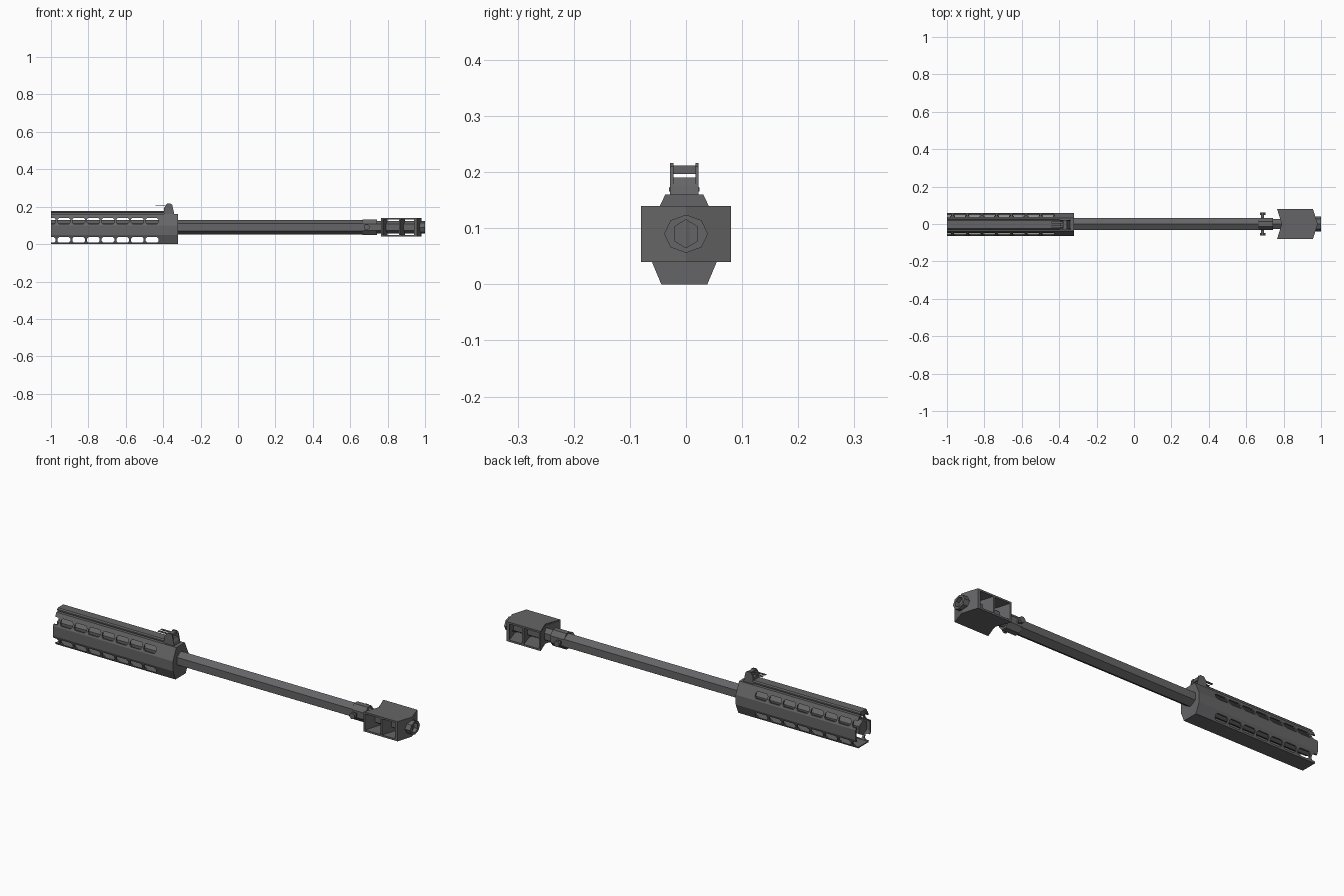
import bpy, bmesh, math
from mathutils import Vector

if "Cube" in bpy.data.objects:
    bpy.data.objects.remove(bpy.data.objects["Cube"])

COLOR = (0.13, 0.13, 0.135, 1)
steel = bpy.data.materials.new("dark_gunmetal")
steel.use_nodes = True
steel.diffuse_color = COLOR
steel.node_tree.nodes["Principled BSDF"].inputs["Base Color"].default_value = COLOR


def finish(name, bm):
    bmesh.ops.recalc_face_normals(bm, faces=bm.faces)
    mesh = bpy.data.meshes.new(name)
    bm.to_mesh(mesh)
    bm.free()
    mesh.materials.append(steel)
    ob = bpy.data.objects.new(name, mesh)
    bpy.context.collection.objects.link(ob)
    return ob


def add_prism(bm, pts, lo, hi, axis):
    """Extrude a closed outline along the named axis."""
    place = {"x": lambda a, b, t: (t, a, b),
             "y": lambda a, b, t: (a, t, b),
             "z": lambda a, b, t: (a, b, t)}[axis]
    face = bm.faces.new([bm.verts.new(place(a, b, lo)) for a, b in pts])
    ext = bmesh.ops.extrude_face_region(bm, geom=[face])["geom"]
    move = Vector(place(0, 0, hi - lo))
    bmesh.ops.translate(bm, vec=move, verts=[v for v in ext if isinstance(v, bmesh.types.BMVert)])


def prism(name, pts, lo, hi, axis):
    bm = bmesh.new()
    add_prism(bm, pts, lo, hi, axis)
    return finish(name, bm)


def box(name, x, y, z):
    return prism(name, [(x[0], y[0]), (x[1], y[0]), (x[1], y[1]), (x[0], y[1])], *z, "z")


def ring(sides, ry, rz, turn=0.0, cy=0.0, cz=0.09):
    angles = [turn + math.tau * i / sides for i in range(sides)]
    return [(cy + ry * math.cos(a), cz + rz * math.sin(a)) for a in angles]


def mirrored(half, cy=0.0):
    return [(cy + a, b) for a, b in half] + [(cy - a, b) for a, b in reversed(half)]


def cut(ob, cutter):
    mod = ob.modifiers.new("cut", "BOOLEAN")
    mod.operation, mod.solver, mod.object = "DIFFERENCE", "EXACT", cutter
    graph = bpy.context.evaluated_depsgraph_get()
    ob.data = bpy.data.meshes.new_from_object(ob.evaluated_get(graph))
    ob.modifiers.clear()
    bpy.data.objects.remove(cutter)


# Handguard: hollow eight-sided shell, closed at the front
MID = -0.003
outer = mirrored([(0.041, 0.0), (0.062, 0.05), (0.062, 0.1), (0.034, 0.16)], MID)
inner = mirrored([(0.036, 0.006), (0.055, 0.052), (0.055, 0.098), (0.03, 0.153)], MID)
handguard = prism("handguard", outer, -1.0, -0.322, "x")
cut(handguard, prism("bore_cutter", inner, -1.1, -0.335, "x"))

# Two rows of chamfered vent slots, the rearmost open at the end
bm = bmesh.new()
for z0, z1 in ((0.008, 0.037), (0.108, 0.14)):
    for i in range(8):
        x0 = -1.043 + 0.0785 * i
        x1, c = x0 + 0.068, 0.008
        slot = [(x0 + c, z0), (x1 - c, z0), (x1, z0 + c), (x1, z1 - c),
                (x1 - c, z1), (x0 + c, z1), (x0, z1 - c), (x0, z0 + c)]
        add_prism(bm, slot, -0.15, 0.15, "y")
cut(handguard, finish("slot_cutter", bm))

# Top rail
rail = mirrored([(0.014, 0.157), (0.014, 0.165), (0.027, 0.165), (0.027, 0.172), (0.022, 0.178)], MID)
prism("top_rail", rail, -1.0, -0.395, "x")

# Folding front sight
base = [(-0.395, 0.155), (-0.34, 0.155), (-0.345, 0.175), (-0.355, 0.19), (-0.395, 0.19)]
prism("sight_base", base, MID - 0.02, MID + 0.02, "y")
ear = [(-0.395, 0.157), (-0.34, 0.157), (-0.345, 0.18), (-0.352, 0.21),
       (-0.36, 0.216), (-0.38, 0.216), (-0.395, 0.195)]
for side, name in ((1, "left"), (-1, "right")):
    y = MID + side * 0.0225
    prism("sight_ear_" + name, ear, y - 0.003, y + 0.003, "y")
    y = MID + side * 0.011
    box("sight_prong_" + name, (-0.44, -0.38), (y - 0.005, y + 0.005), (0.203, 0.207))
box("sight_crossbar", (-0.378, -0.358), (MID - 0.02, MID + 0.02), (0.197, 0.212))

# Six-sided barrel, with a slimmer core inside the muzzle brake
prism("barrel", ring(6, 0.038, 0.038, math.pi / 2), -1.0, 0.67, "x")
prism("barrel_core", ring(6, 0.03, 0.033, math.pi / 2), 0.66, 0.97, "x")

# Collar and its side studs
prism("barrel_collar", ring(8, 0.036, 0.044, math.pi / 8), 0.665, 0.743, "x")
for side, name in ((1, "left"), (-1, "right")):
    stem = sorted((side * 0.03, side * 0.052))
    box("collar_stem_" + name, (0.68, 0.695), stem, (0.083, 0.097))
    head = [(0.6875 + a, b) for a, b in ring(8, 0.016, 0.016, math.pi / 8)]
    prism("collar_stud_" + name, head, *sorted((side * 0.048, side * 0.062)), "y")

# Muzzle brake: swept plates above and below, joined by swept walls
plate = [(0.765, -0.08), (0.957, -0.08), (0.982, 0), (0.957, 0.08), (0.765, 0.08), (0.795, 0)]
prism("brake_top_plate", plate, 0.131, 0.14, "z")
prism("brake_bottom_plate", plate, 0.04, 0.049, "z")
for name, x, t in (("rear", 0.765, 0.009), ("middle", 0.86, 0.009), ("front", 0.942, 0.015)):
    wall = [(x, -0.08), (x + t, -0.08), (x + t + 0.025, 0), (x + t, 0.08), (x, 0.08), (x + 0.025, 0)]
    prism("brake_wall_" + name, wall, 0.045, 0.135, "z")

# Muzzle tip with a six-sided bore
tip = prism("muzzle_tip", ring(8, 0.039, 0.034), 0.955, 1.0, "x")
cut(tip, prism("tip_cutter", ring(6, 0.024, 0.025, math.pi / 2), 0.98, 1.1, "x"))
